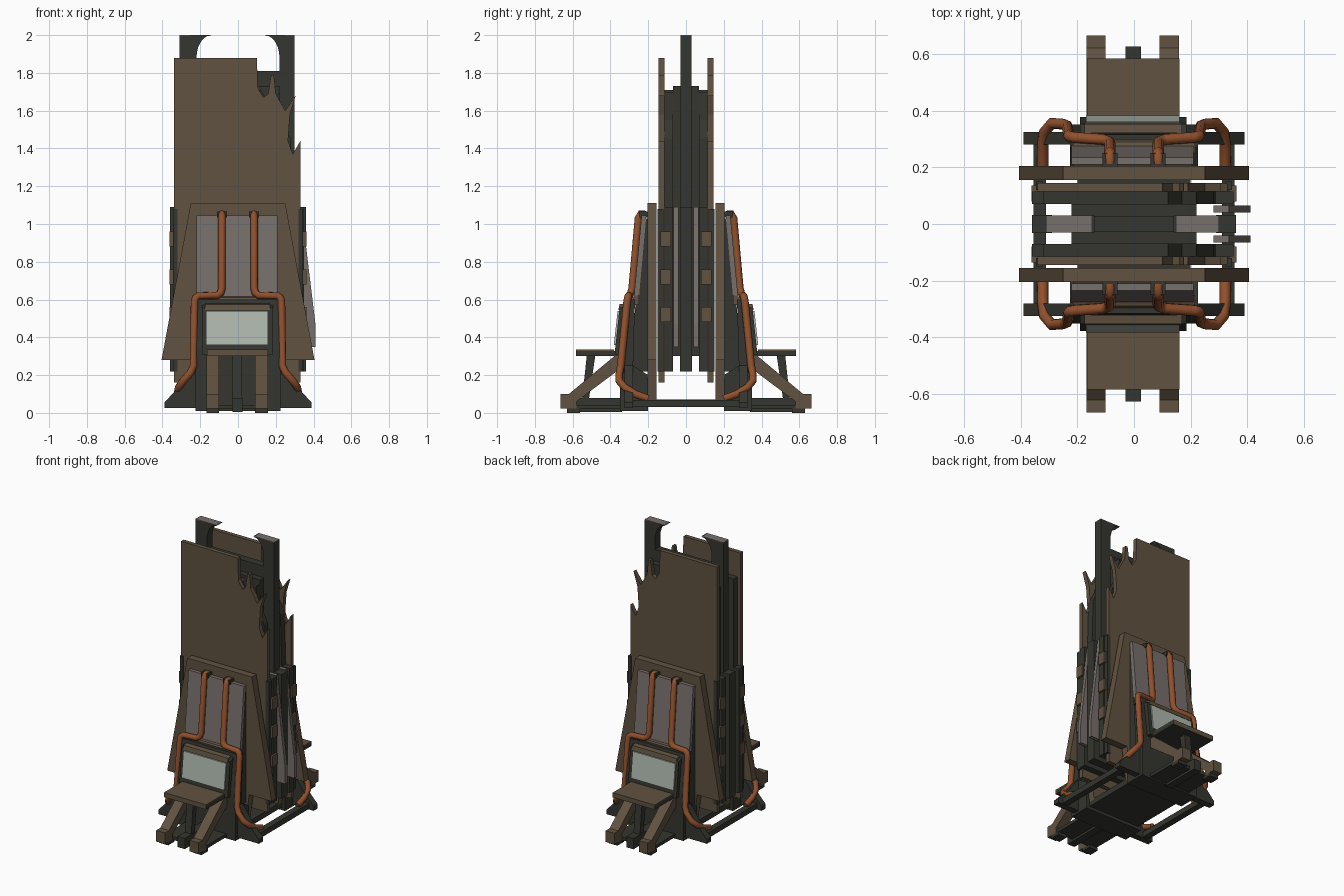
import bpy, bmesh, math


def mat(name, rgb):
    m = bpy.data.materials.new(name)
    m.diffuse_color = (*rgb, 1)
    return m


BROWN = mat("weathered brown", (0.118, 0.084, 0.052))
DARK = mat("dark iron", (0.036, 0.036, 0.029))
GREY = mat("warm grey", (0.185, 0.160, 0.148))
COPPER = mat("copper", (0.28, 0.080, 0.026))
SCREEN = mat("pale screen", (0.43, 0.48, 0.43))


def prism(name, pts, a, b, m, axis='y'):
    """Extrude a profile: (x, z) along y, or (y, z) along x."""
    bm = bmesh.new()
    put = (lambda p, d: (p[0], d, p[1])) if axis == 'y' else (lambda p, d: (d, p[0], p[1]))
    lo = [bm.verts.new(put(p, a)) for p in pts]
    hi = [bm.verts.new(put(p, b)) for p in pts]
    bm.faces.new(lo)
    bm.faces.new(hi[::-1])
    n = len(pts)
    for i in range(n):
        bm.faces.new((lo[i], hi[i], hi[(i + 1) % n], lo[(i + 1) % n]))
    bmesh.ops.recalc_face_normals(bm, faces=bm.faces)
    me = bpy.data.meshes.new(name)
    bm.to_mesh(me)
    bm.free()
    me.materials.append(m)
    ob = bpy.data.objects.new(name, me)
    bpy.context.collection.objects.link(ob)
    return ob


def box(name, x0, x1, y0, y1, z0, z1, m):
    return prism(name, [(x0, z0), (x1, z0), (x1, z1), (x0, z1)], y0, y1, m)


def pipe(name, pts, r):
    cu = bpy.data.curves.new(name, 'CURVE')
    cu.dimensions = '3D'
    cu.bevel_depth = r
    cu.bevel_resolution = 2
    cu.use_fill_caps = True
    sp = cu.splines.new('POLY')
    sp.points.add(len(pts) - 1)
    for p, c in zip(sp.points, pts):
        p.co = (*c, 1)
    tmp = bpy.data.objects.new(name + "_curve", cu)
    bpy.context.collection.objects.link(tmp)
    dg = bpy.context.evaluated_depsgraph_get()
    me = bpy.data.meshes.new_from_object(tmp.evaluated_get(dg))
    bpy.data.objects.remove(tmp)
    me.materials.clear()
    me.materials.append(COPPER)
    for f in me.polygons:
        f.use_smooth = True
    bpy.context.collection.objects.link(bpy.data.objects.new(name, me))


# Central posts with hooked tops (remains of an arch)
for s, ox in ((-1, 0.31), (1, 0.30)):
    arc = [(s * (0.14 + 0.08 * math.sin(t)), 1.88 + 0.12 * math.cos(t))
           for t in [i * math.pi / 12 for i in range(7)]]
    prism("hooked_post", [(s * ox, 0.22), (s * ox, 1.995)] + arc + [(s * 0.21, 0.22)],
          -0.03, 0.03, DARK)
    box("post_cap", *sorted((s * ox, s * 0.15)), -0.03, 0.03, 1.994, 2.0, GREY)
    box("side_rail", *sorted((s * 0.29, s * 0.36)), -0.032, 0.032, 0.22, 1.09, DARK)
box("core_slab", -0.22, 0.22, -0.03, 0.03, 0.22, 1.73, DARK)
box("core_crossbar", -0.22, 0.22, -0.028, 0.028, 1.73, 1.81, DARK)

# Broken outline of the tall plates
PLATE = [(-0.34, 0.16), (-0.34, 1.88), (0.10, 1.88), (0.105, 1.72), (0.135, 1.67), (0.16, 1.69),
         (0.175, 1.79), (0.19, 1.79), (0.20, 1.69), (0.25, 1.60), (0.305, 1.68), (0.275, 1.58),
         (0.265, 1.44), (0.29, 1.37), (0.33, 1.44), (0.33, 0.16)]
INNER = [(-0.36, 0.22), (-0.36, 1.09), (-0.32, 1.09), (-0.32, 1.71), (0.12, 1.71), (0.17, 1.63),
         (0.22, 1.70), (0.23, 1.55), (0.28, 1.45), (0.29, 1.09), (0.35, 1.09), (0.35, 0.22)]
SHIELD = [(-0.25, 1.11), (0.25, 1.11), (0.405, 0.28), (0.23, 0.28), (0.20, 0.06),
          (-0.20, 0.06), (-0.23, 0.28), (-0.405, 0.28)]

for s in (-1, 1):
    def bx(name, x0, x1, y0, y1, z0, z1, m):
        return box(name, x0, x1, s * y0, s * y1, z0, z1, m)

    def side(name, pts, x0, x1, m):
        return prism(name, [(s * y, z) for y, z in pts], x0, x1, m, 'x')

    # Layered slabs
    prism("tall_plate", PLATE, s * 0.115, s * 0.145, BROWN)
    prism("inner_layer", INNER, s * 0.07, s * 0.115, DARK)
    bx("thin_layer", -0.22, 0.22, 0.03, 0.07, 0.30, 1.73, DARK)
    prism("grey_fin", [(0.28, 1.09), (0.335, 1.09), (0.41, 0.47), (0.41, 0.35), (0.28, 0.35)],
          s * 0.04, s * 0.065, GREY)
    for x in (-1, 1):
        for i in range(3):
            bx("side_tab", *sorted((x * 0.335, x * 0.362)), 0.08, 0.135,
               0.48 + 0.2 * i, 0.56 + 0.2 * i, BROWN)
        bx("side_bar", *sorted((x * 0.32, x * 0.345)), 0.12, 0.15, 0.22, 1.08, DARK)

    # Shield and sloping panel
    prism("shield", SHIELD, s * 0.155, s * 0.205, BROWN)
    side("panel_backing", [(0.20, 1.03), (0.225, 1.03), (0.30, 0.22), (0.20, 0.22)],
         -0.215, 0.205, DARK)
    side("grey_panel", [(0.21, 1.045), (0.235, 1.045), (0.277, 0.60), (0.25, 0.60)],
         -0.22, 0.21, GREY)
    side("panel_foot_strip", [(0.25, 0.625), (0.29, 0.61), (0.315, 0.57), (0.25, 0.57)],
         -0.215, 0.215, BROWN)

    # Terminal body and screen
    side("terminal_body", [(0.20, 0.01), (0.35, 0.01), (0.35, 0.33), (0.315, 0.60), (0.27, 0.60),
                           (0.28, 0.25), (0.20, 0.20)], -0.225, 0.225, DARK)
    side("screen_frame", [(0.34, 0.31), (0.378, 0.31), (0.352, 0.555), (0.31, 0.575)],
         -0.19, 0.185, DARK)
    side("screen_top_trim", [(0.33, 0.545), (0.358, 0.545), (0.352, 0.575), (0.32, 0.58)],
         -0.175, 0.17, BROWN)
    side("screen", [(0.37, 0.36), (0.382, 0.36), (0.362, 0.54), (0.35, 0.54)],
         -0.17, 0.16, SCREEN)

    # Shelf with supports
    bx("shelf", -0.165, 0.16, 0.36, 0.58, 0.302, 0.328, DARK)
    bx("shelf_top", -0.165, 0.16, 0.38, 0.58, 0.328, 0.335, BROWN)
    bx("shelf_lip", -0.165, 0.16, 0.575, 0.583, 0.302, 0.335, BROWN)
    bx("base_plate", -0.16, 0.155, 0.34, 0.58, 0.02, 0.042, DARK)
    bx("base_tongue", -0.03, 0.025, 0.34, 0.625, 0.005, 0.08, DARK)
    side("shelf_post", [(0.48, 0.305), (0.525, 0.305), (0.555, 0.03), (0.52, 0.03)],
         -0.028, 0.022, DARK)
    for x0, x1 in ((-0.168, -0.10), (0.09, 0.158)):
        side("brace", [(0.34, 0.30), (0.38, 0.30), (0.62, 0.10), (0.58, 0.06), (0.34, 0.24)],
             x0, x1, BROWN)
        bx("brace_block", x0, x1, 0.58, 0.665, 0.022, 0.10, BROWN)
        bx("block_pad", x0, x1, 0.56, 0.63, 0.0, 0.022, DARK)

    # Feet and copper pipes, left and right
    for x in (-1, 1):
        prism("foot", [(x * p, z) for p, z in ((0.20, 0.025), (0.39, 0.025), (0.39, 0.055),
                                               (0.31, 0.14), (0.23, 0.25), (0.20, 0.25))],
              s * 0.28, s * 0.325, DARK)
        path = [(0.085, 0.215, 1.05), (0.085, 0.24, 1.055), (0.085, 0.252, 1.03),
                (0.085, 0.285, 0.66), (0.092, 0.292, 0.635), (0.11, 0.298, 0.622),
                (0.21, 0.305, 0.62), (0.225, 0.308, 0.61), (0.23, 0.312, 0.59),
                (0.235, 0.345, 0.25), (0.25, 0.352, 0.215), (0.29, 0.355, 0.17),
                (0.315, 0.325, 0.135), (0.322, 0.27, 0.10), (0.322, 0.20, 0.075)]
        pipe("copper_pipe", [(x * a, s * b, c) for a, b, c in path], 0.02)
        bx("pipe_clip", x * 0.085 - 0.026, x * 0.085 + 0.026, 0.20, 0.25, 1.035, 1.065, DARK)

# Long ground bars joining front and back feet
for x in (-1, 1):
    box("ground_bar", *sorted((x * 0.31, x * 0.355)), -0.32, 0.32, 0.03, 0.068, DARK)
box("underside_beam", -0.20, 0.20, -0.28, 0.28, 0.03, 0.07, DARK)
